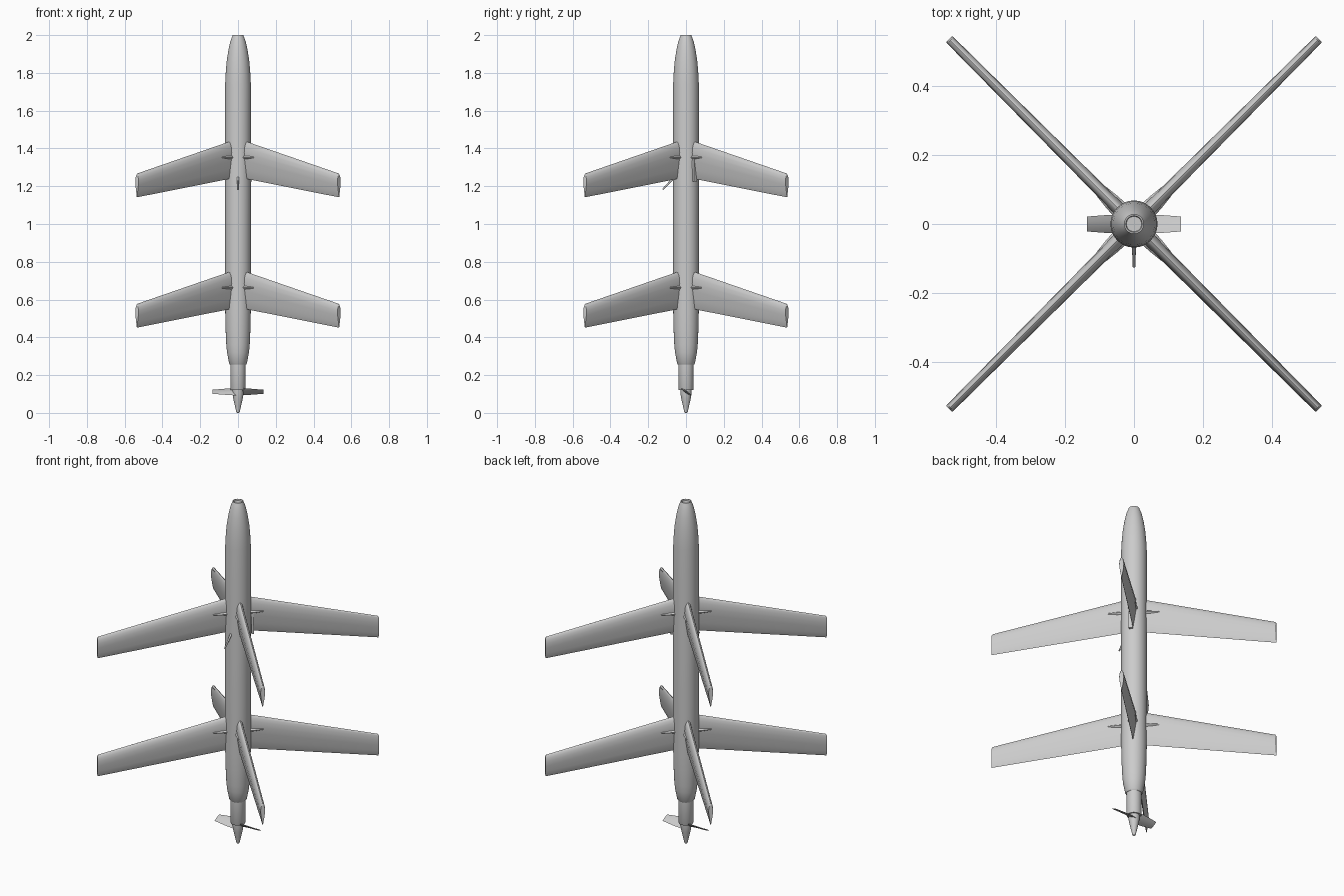
import bpy, bmesh, math
from mathutils import Matrix, Vector

old = bpy.data.objects.get("Cube")
if old:
    bpy.data.objects.remove(old)

grey = bpy.data.materials.new("light_grey")
grey.use_nodes = True
grey.diffuse_color = (0.6, 0.6, 0.6, 1)
grey.node_tree.nodes["Principled BSDF"].inputs["Base Color"].default_value = (0.6, 0.6, 0.6, 1)


def finish(name, bm, matrix=Matrix(), angle=30):
    bm.transform(matrix)
    bmesh.ops.recalc_face_normals(bm, faces=bm.faces)
    mesh = bpy.data.meshes.new(name)
    bm.to_mesh(mesh)
    bm.free()
    mesh.materials.append(grey)
    ob = bpy.data.objects.new(name, mesh)
    bpy.context.collection.objects.link(ob)
    bpy.ops.object.select_all(action='DESELECT')
    ob.select_set(True)
    bpy.context.view_layer.objects.active = ob
    bpy.ops.object.shade_smooth_by_angle(angle=math.radians(angle))
    return ob


def loft(name, rings, matrix=Matrix(), angle=30):
    """Skin a list of equal-length point rings and cap both ends."""
    bm = bmesh.new()
    loops = [[bm.verts.new(p) for p in ring] for ring in rings]
    n = len(loops[0])
    for a, b in zip(loops, loops[1:]):
        for i in range(n):
            j = (i + 1) % n
            bm.faces.new((a[i], a[j], b[j], b[i]))
    bm.faces.new(loops[0])
    bm.faces.new(loops[-1])
    return finish(name, bm, matrix, angle)


def circle(r, z, sides):
    steps = [2 * math.pi * i / sides for i in range(sides)]
    return [(r * math.cos(a), r * math.sin(a), z) for a in steps]


def lathe(name, profile, sides=48):
    return loft(name, [circle(r, z, sides) for r, z in profile])


def spoke(degrees, z=0):
    return Matrix.Translation((0, 0, z)) @ Matrix.Rotation(math.radians(degrees), 4, 'Z')


# Body with tapered tail, rounded nose and shallow recessed nose window
lathe("fuselage", [(0.042, 0.255), (0.047, 0.262), (0.058, 0.32), (0.062, 0.36),
                   (0.066, 0.45), (0.068, 0.55), (0.068, 1.74), (0.065, 1.80),
                   (0.060, 1.86), (0.051, 1.92), (0.041, 1.965), (0.034, 1.985),
                   (0.028, 2.0), (0.024, 2.0), (0.022, 1.992)])
lathe("tail_tube", [(0.038, 0.12), (0.040, 0.124), (0.040, 0.27)])
lathe("spinner", [(0.005, 0), (0.009, 0.004), (0.017, 0.04), (0.025, 0.075),
                  (0.029, 0.10), (0.030, 0.125)], 32)

# Aerofoil: chord fraction from the leading edge, half thickness fraction
half = [(0.015, 0.3), (0.06, 0.6), (0.15, 0.87), (0.3, 1.0),
        (0.5, 0.86), (0.75, 0.48), (0.98, 0.1)]
foil = [(0, 0)] + half + [(1, 0)] + [(c, -t) for c, t in reversed(half)]


def wing_section(r, lead, trail, thick):
    return [(r, t * thick, lead + c * (trail - lead)) for c, t in foil]


wing = [wing_section(0.02, 0.757, 0.555, 0.019),
        wing_section(0.752, 0.578, 0.452, 0.013),
        wing_section(0.757, 0.570, 0.452, 0.012)]


def pivot_ring(r, width, height):
    return [(r, width * math.cos(a), height * math.sin(a))
            for a in (2 * math.pi * i / 16 for i in range(16))]


pivot = [pivot_ring(0.02, 0.027, 0.013), pivot_ring(0.09, 0.024, 0.011),
         pivot_ring(0.135, 0.019, 0.008), pivot_ring(0.142, 0.014, 0.004)]

# Two crosses of four swept wings, each with a root pivot fairing
for level, lift in (("lower", 0.0), ("upper", 0.69)):
    for k, side in enumerate(("back_left", "back_right", "front_right", "front_left")):
        turn = 45 + 90 * k
        loft(f"{level}_{side}_wing", wing, spoke(turn, lift), 35)
        loft(f"{level}_{side}_pivot", pivot, spoke(turn, lift + 0.663), 35)

# Slim root strip on one upper wing
strip = [[(r - 0.006, y, z), (r + 0.006, y, z), (r + 0.006, 0, z), (r - 0.006, 0, z)]
         for r, y, z in ((0.076, -0.021, 1.225), (0.074, -0.022, 1.32), (0.070, -0.014, 1.40))]
loft("wing_root_strip", strip, spoke(45))

# Swept probe on the front
start, end = Vector((0, -0.06, 1.25)), Vector((0, -0.123, 1.183))
bm = bmesh.new()
bmesh.ops.create_cone(bm, cap_ends=True, segments=16, radius1=0.006, radius2=0.004,
                      depth=(end - start).length)
aim = (end - start).to_track_quat('Z', 'Y').to_matrix().to_4x4()
finish("probe", bm, Matrix.Translation((start + end) / 2) @ aim)


# Two pitched propeller blades
def blade_section(x, chord, thick, pitch):
    spin = Matrix.Rotation(math.radians(pitch), 3, 'X')
    outline = [(-1, 0), (-0.4, 1), (0.4, 1), (1, 0), (0.4, -1), (-0.4, -1)]
    return [Vector((x, 0, 0)) + spin @ Vector((0, c * chord, t * thick)) for c, t in outline]


blade = [blade_section(0.01, 0.034, 0.006, -36), blade_section(0.07, 0.031, 0.004, -31),
         blade_section(0.136, 0.024, 0.0025, -26)]
for side, turn in (("left", 0), ("right", 180)):
    loft(f"{side}_propeller_blade", blade, spoke(turn, 0.112))
